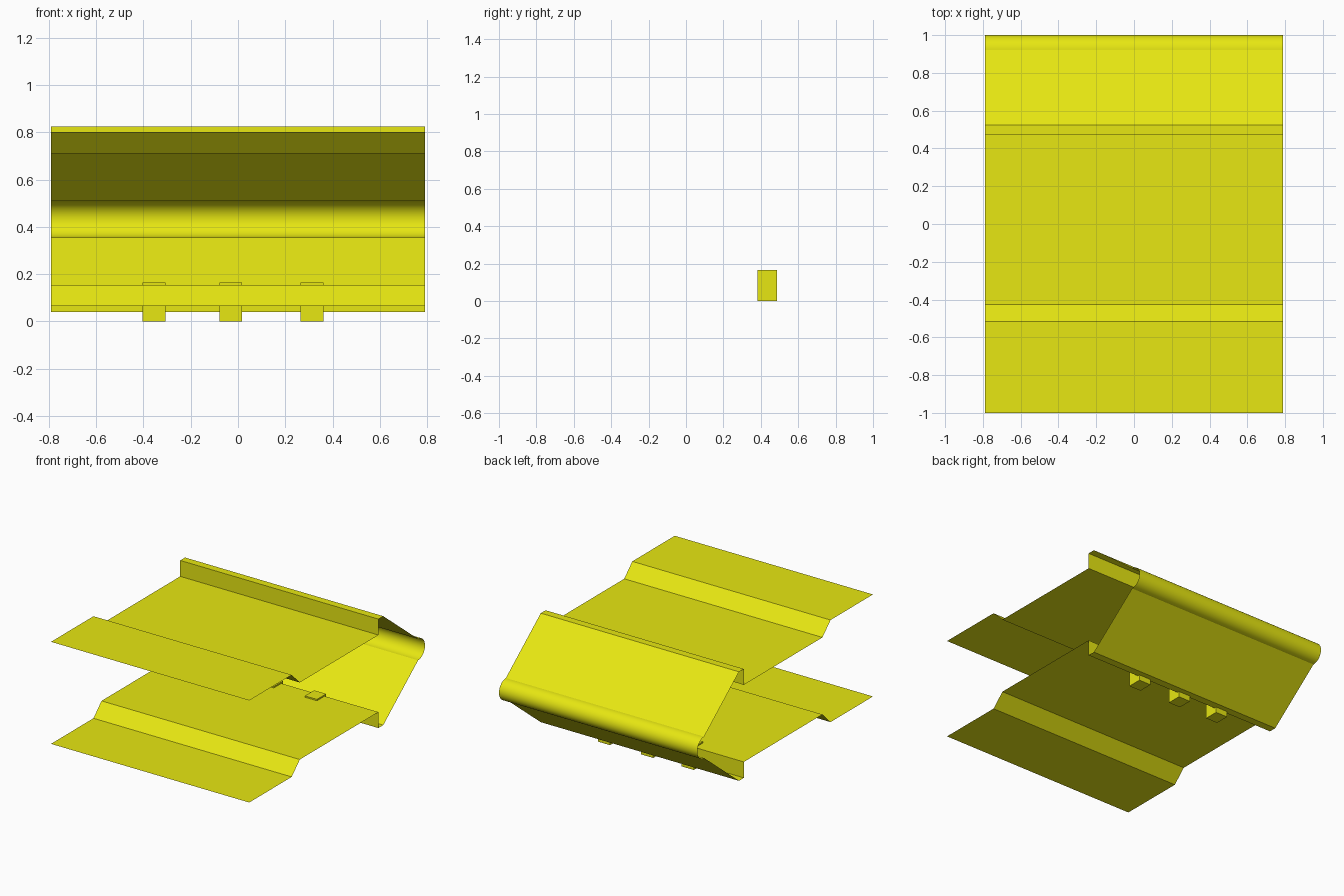
import bpy, bmesh, math

if "Cube" in bpy.data.objects:
    bpy.data.objects.remove(bpy.data.objects["Cube"])

yellow = bpy.data.materials.new("yellow")
yellow.diffuse_color = (0.8, 0.8, 0.006, 1)
yellow.use_nodes = True
yellow.node_tree.nodes["Principled BSDF"].inputs["Base Color"].default_value = yellow.diffuse_color

HALF_W = 0.79
MID_Z = 0.4325


def finish(name, bm):
    mesh = bpy.data.meshes.new(name)
    bm.to_mesh(mesh)
    bm.free()
    mesh.materials.append(yellow)
    obj = bpy.data.objects.new(name, mesh)
    bpy.context.collection.objects.link(obj)
    return obj


# Folded sheet: lower leaf, round hinge, mirrored upper leaf (y, z)
lower = [(-1, 0.065), (-0.517, 0.065), (-0.425, 0.155), (0.47, 0.155),
         (0.47, 0.04), (0.525, 0.04)]
hinge = []
STEPS = 24
for i in range(STEPS + 1):
    a = -math.pi / 2 + math.pi * i / STEPS
    hinge.append((0.922 + 0.078 * math.cos(a), MID_Z + 0.077 * math.sin(a)))
upper = [(y, 2 * MID_Z - z) for y, z in reversed(lower)]
profile = lower + hinge + upper

bm = bmesh.new()
left = [bm.verts.new((-HALF_W, y, z)) for y, z in profile]
right = [bm.verts.new((HALF_W, y, z)) for y, z in profile]
for i in range(len(profile) - 1):
    bm.faces.new((left[i], left[i + 1], right[i + 1], right[i]))
bm.normal_update()
bmesh.ops.reverse_faces(bm, faces=[f for f in bm.faces]) if bm.faces[:][0].normal.z > 0 else None
sheet = finish("folded_sheet", bm)
bpy.context.view_layer.objects.active = sheet
sheet.select_set(True)
bpy.ops.object.shade_smooth_by_angle(angle=math.radians(30))

# Three small feet poking through the lower leaf
for n, x in enumerate((-0.355, -0.031, 0.313)):
    bm = bmesh.new()
    bmesh.ops.create_cube(bm, size=1)
    bmesh.ops.scale(bm, vec=(0.096, 0.104, 0.165), verts=bm.verts)
    bmesh.ops.translate(bm, vec=(x, 0.435, 0.0825), verts=bm.verts)
    finish(f"foot_{n + 1}", bm)
